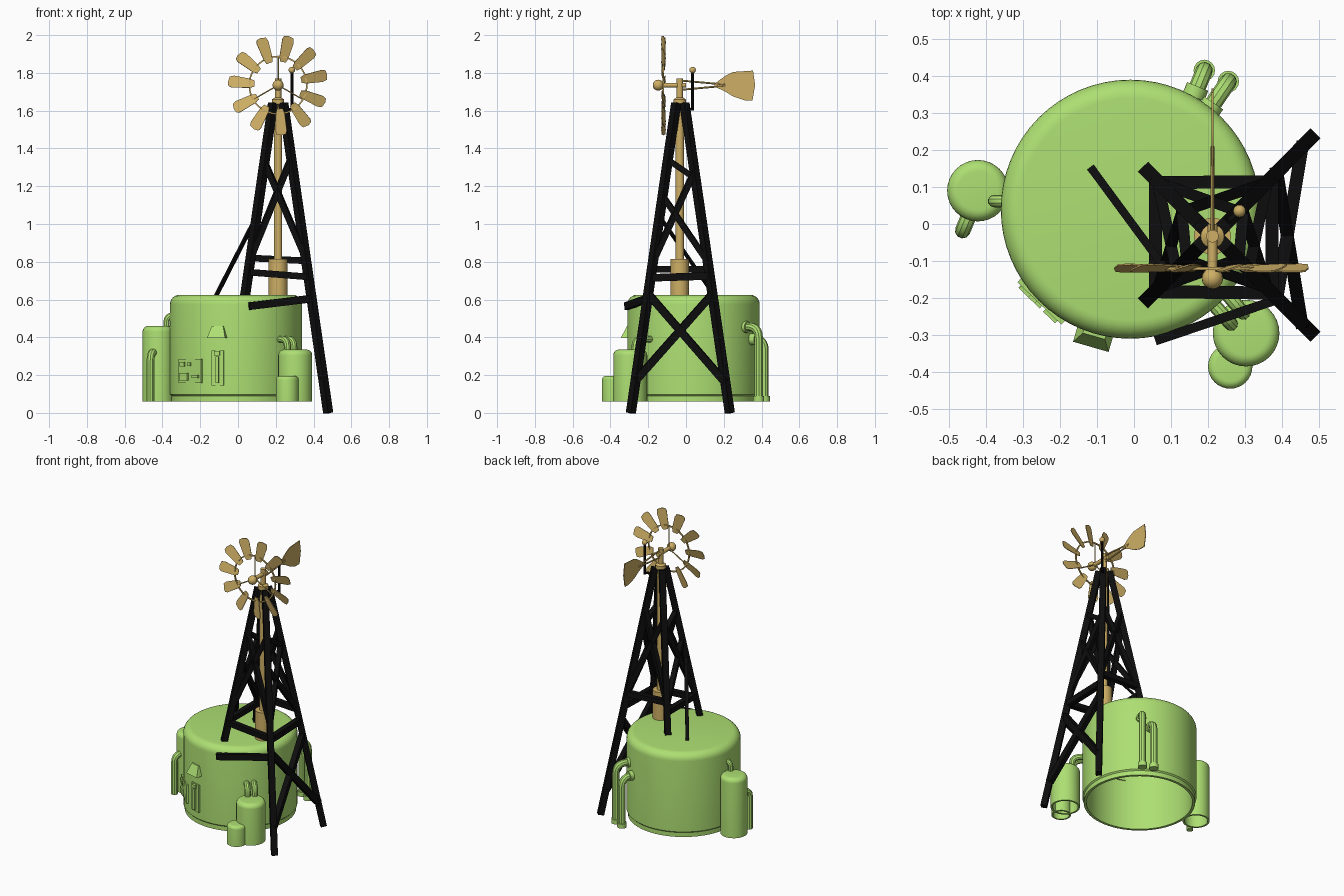
import bpy, bmesh, math
from mathutils import Matrix, Vector

if "Cube" in bpy.data.objects:
    bpy.data.objects.remove(bpy.data.objects["Cube"])


def material(name, rgb):
    m = bpy.data.materials.new(name)
    m.diffuse_color = (*rgb, 1)
    m.use_nodes = True
    m.node_tree.nodes["Principled BSDF"].inputs["Base Color"].default_value = m.diffuse_color
    return m


GREEN = material("light green paint", (0.42, 0.74, 0.17))
GOLD = material("straw gold", (0.62, 0.43, 0.13))
BLACK = material("black timber", (0.004, 0.004, 0.004))


def finish(name, bm, mat):
    bmesh.ops.recalc_face_normals(bm, faces=bm.faces)
    me = bpy.data.meshes.new(name)
    bm.to_mesh(me)
    bm.free()
    me.materials.append(mat)
    ob = bpy.data.objects.new(name, me)
    bpy.context.collection.objects.link(ob)
    return ob


def lathe(name, profile, mat, matrix=Matrix(), n=32):
    """Spin (radius, height) points around local z."""
    bm = bmesh.new()
    vs = [bm.verts.new((r, 0, z)) for r, z in profile]
    es = [bm.edges.new(p) for p in zip(vs, vs[1:])]
    bmesh.ops.spin(bm, geom=vs + es, cent=(0, 0, 0), axis=(0, 0, 1),
                   angle=math.tau, steps=n, use_merge=False)
    bmesh.ops.remove_doubles(bm, verts=bm.verts, dist=1e-5)
    bm.transform(matrix)
    return finish(name, bm, mat)


def hollow_tank(name, x, y, r, z0, z1, fillet, wall, foot=None, n=32):
    """Round-topped shell that is open underneath."""
    arc = [(r - fillet + fillet * math.cos(a), z1 - fillet + fillet * math.sin(a))
           for a in [i * math.pi / 12 for i in range(7)]]
    base = [(r - 0.008, z0), (r - 0.008, foot), (r, foot + 0.008)] if foot else [(r, z0)]
    inside = [(0, z1 - wall), (r - fillet, z1 - wall), (r - wall, z1 - fillet), (r - wall, z0)]
    return lathe(name, inside + base + arc + [(0, z1)], GREEN,
                 Matrix.Translation((x, y, 0)), n)


def beam(name, a, b, w, d, mat=BLACK):
    a, b = Vector(a), Vector(b)
    v = b - a
    bm = bmesh.new()
    rot = v.to_track_quat('Z', 'Y').to_matrix().to_4x4()
    bmesh.ops.create_cube(bm, size=1, matrix=Matrix.Translation((a + b) / 2) @ rot
                          @ Matrix.Diagonal((w, d, v.length, 1)))
    return finish(name, bm, mat)


def rod(name, a, b, r, mat, n=10):
    a, b = Vector(a), Vector(b)
    v = b - a
    m = Matrix.Translation(a) @ v.to_track_quat('Z', 'Y').to_matrix().to_4x4()
    return lathe(name, [(0, 0), (r, 0), (r, v.length), (0, v.length)], mat, m, n)


def ball(name, c, r, mat):
    bm = bmesh.new()
    bmesh.ops.create_uvsphere(bm, u_segments=16, v_segments=10, radius=r,
                              matrix=Matrix.Translation(c))
    return finish(name, bm, mat)


def elbow_pipe(name, start, corner, end, r, bend=0.045):
    """Pipe with one rounded corner."""
    s, c, e = Vector(start), Vector(corner), Vector(end)
    p, q = c + (s - c).normalized() * bend, c + (e - c).normalized() * bend
    pts = [s] + [p.lerp(c, t).lerp(c.lerp(q, t), t) for t in [i / 8 for i in range(9)]] + [e]
    cu = bpy.data.curves.new(name + "_path", 'CURVE')
    cu.dimensions, cu.bevel_depth, cu.bevel_resolution, cu.use_fill_caps = '3D', r, 3, True
    sp = cu.splines.new('POLY')
    sp.points.add(len(pts) - 1)
    for pt, co in zip(sp.points, pts):
        pt.co = (*co, 1)
    tmp = bpy.data.objects.new(name + "_path", cu)
    me = bpy.data.meshes.new_from_object(tmp)
    bpy.data.objects.remove(tmp)
    me.materials.clear()
    me.materials.append(GREEN)
    ob = bpy.data.objects.new(name, me)
    bpy.context.collection.objects.link(ob)


def plate(name, outline, thick, matrix, mat):
    """Flat outline in local xy, thickened along local z."""
    bm = bmesh.new()
    f = bm.faces.new([bm.verts.new((x, y, -thick / 2)) for x, y in outline])
    ext = bmesh.ops.extrude_face_region(bm, geom=[f])["geom"]
    bmesh.ops.translate(bm, vec=(0, 0, thick),
                        verts=[v for v in ext if isinstance(v, bmesh.types.BMVert)])
    bm.transform(matrix)
    return finish(name, bm, mat)


# --- Main tank and side tanks
TX, TY, TR = -0.01, 0.04, 0.35
hollow_tank("main_tank", TX, TY, TR, 0.06, 0.625, 0.05, 0.025, foot=0.09, n=64)
hollow_tank("left_tank", -0.422, 0.09, 0.083, 0.06, 0.46, 0.03, 0.012)
hollow_tank("right_tank", 0.303, -0.295, 0.09, 0.06, 0.335, 0.03, 0.012)
hollow_tank("small_tank", 0.26, -0.385, 0.06, 0.06, 0.195, 0.02, 0.01)

# --- Pipes
elbow_pipe("left_tank_link", (-0.33, 0.062, 0.515), (-0.378, 0.062, 0.515), (-0.378, 0.062, 0.42), 0.017, 0.035)
elbow_pipe("left_side_pipe", (-0.435, 0.05, 0.32), (-0.463, -0.018, 0.32), (-0.463, -0.018, 0.06), 0.021)
elbow_pipe("right_link_a", (0.20, -0.20, 0.39), (0.262, -0.27, 0.39), (0.262, -0.27, 0.29), 0.019)
elbow_pipe("right_link_b", (0.235, -0.17, 0.39), (0.295, -0.24, 0.39), (0.295, -0.24, 0.29), 0.019)
for i, (sx, sy, px, py, z) in enumerate([(0.19, 0.29, 0.255, 0.385, 0.455), (0.155, 0.33, 0.19, 0.415, 0.39)]):
    elbow_pipe(f"back_pipe_{i}", (sx, sy, z), (px, py, z), (px, py, 0.06), 0.023, 0.06)
    rod(f"back_pipe_foot_{i}", (px, py, 0.06), (px, py, 0.09), 0.029, GREEN, 16)
    d = Vector((px - sx, py - sy, 0)).normalized()
    w = Vector((sx, sy, z)) + d * 0.045
    rod(f"back_pipe_flange_{i}", w - d * 0.03, w, 0.031, GREEN, 16)


# --- Fittings on the front wall
def wall(angle, z, r=TR):
    a = math.radians(angle)
    out, tan = Vector((math.cos(a), math.sin(a), 0)), Vector((-math.sin(a), math.cos(a), 0))
    m = Matrix((tan, (0, 0, 1), out)).transposed().to_4x4()
    m.translation = Vector((TX, TY, z)) + out * r
    return m


def wall_box(name, angle, z, u, v, w, h, depth, r):
    m = wall(angle, z, r) @ Matrix.Translation((u, v, 0))
    return plate(name, [(-w / 2, -h / 2), (w / 2, -h / 2), (w / 2, h / 2), (-w / 2, h / 2)], depth, m, GREEN)


wall_box("control_panel", 226, 0.222, 0, 0, 0.165, 0.125, 0.024, 0.342)
for i, (u, v, w, h) in enumerate([(-0.05, 0.035, 0.035, 0.025), (0, 0.035, 0.02, 0.02),
                                  (-0.04, -0.03, 0.06, 0.04), (0.045, -0.03, 0.045, 0.015)]):
    wall_box(f"panel_button_{i}", 226, 0.222, u, v, w, h, 0.012, 0.357)
wall_box("gauge_back", 254, 0.238, 0, 0, 0.068, 0.185, 0.02, 0.347)
wall_box("gauge_tube", 254, 0.238, 0, -0.01, 0.016, 0.14, 0.02, 0.36)
wall_box("gauge_knob", 254, 0.238, 0, 0.078, 0.03, 0.022, 0.024, 0.36)

# Lamp hood: wedge that leans back towards the wall
bm = bmesh.new()
bmesh.ops.create_cube(bm, size=1, matrix=Matrix.Diagonal((0.1, 0.065, 0.07, 1)))
for v in bm.verts:
    if v.co.y > 0:
        v.co.x *= 0.62
        v.co.z -= 0.03 if v.co.z > 0 else 0
bm.transform(wall(254, 0.428, 0.352))
finish("lamp_hood", bm, GREEN)


# --- Tower legs: a point on leg (sx, sy) at height z
def leg(sx, sy, z):
    t = (1.64 - z) / 1.64
    return Vector((0.2125 + sx * (0.027 + 0.238 * t), -0.03 + sy * (0.022 + 0.24 * t), z))


for sx, sy, n in [(1, -1, "front_right"), (1, 1, "back_right"), (-1, -1, "front_left"), (-1, 1, "back_left")]:
    beam(n + "_leg", leg(sx, sy, 0.0 if sx > 0 else 0.62), leg(sx, sy, 1.64), 0.038, 0.038)

# Girts around the tower
beam("front_girt", leg(-1, -1, 0.745), leg(1, -1, 0.72), 0.035, 0.035)
beam("back_girt", leg(-1, 1, 0.82), leg(1, 1, 0.805), 0.035, 0.035)
beam("left_girt", leg(-1, -1, 0.76), leg(-1, 1, 0.76), 0.035, 0.035)
beam("right_girt", leg(1, -1, 0.715), leg(1, 1, 0.725), 0.035, 0.04)

# Cross braces
for s, n in [(-1, "front"), (1, "back")]:
    beam(n + "_brace_a", leg(-1, s, 1.33), leg(1, s, 0.82), 0.03, 0.03)
    beam(n + "_brace_b", leg(1, s, 1.35), leg(-1, s, 0.82), 0.03, 0.03)
for s, n in [(-1, "left"), (1, "right")]:
    beam(n + "_brace_top", leg(s, -1, 1.34), leg(s, 1, 1.24), 0.03, 0.03)
    beam(n + "_brace_a", leg(s, 1, 1.28), leg(s, -1, 0.80), 0.03, 0.03)
    beam(n + "_brace_b", leg(s, -1, 1.15), leg(s, 1, 0.80), 0.03, 0.03)
beam("lower_brace_a", leg(1, -1, 0.63), leg(1, 1, 0.16), 0.035, 0.04)
beam("lower_brace_b", leg(1, 1, 0.63), leg(1, -1, 0.17), 0.035, 0.04)
beam("loose_girt", leg(1, -1, 0.605), (0.06, -0.315, 0.565), 0.025, 0.04)
beam("roof_stay", (-0.115, 0.15, 0.622), leg(-1, -1, 1.04), 0.022, 0.012)

# --- Pump column
CX, CY, HZ = 0.212, -0.033, 1.735
lathe("pump_column", [(0, 0.60), (0.05, 0.60), (0.05, 0.815), (0.022, 0.815), (0.022, 1.63),
                      (0.032, 1.635), (0.032, 1.66), (0.017, 1.67), (0.017, 1.77), (0, 1.77)],
      GOLD, Matrix.Translation((CX, CY, 0)), 20)

# --- Wheel: hub, shaft, ring, spokes and blades
HUB = Vector((CX, -0.12, HZ))
rod("wheel_shaft", (CX, -0.15, HZ), (CX, 0.0, HZ), 0.013, GOLD, 14)
ball("wheel_hub", (CX, -0.147, HZ), 0.029, GOLD)
face = Matrix.Translation(HUB) @ Matrix.Rotation(math.pi / 2, 4, 'X')
lathe("wheel_ring", [(0.148, -0.004), (0.156, -0.004), (0.156, 0.004), (0.148, 0.004), (0.148, -0.004)],
      GOLD, face, 44)
for i in range(3):
    a = math.radians(90 + 120 * i)
    rod(f"spoke_{i}", HUB, HUB + Vector((math.cos(a), 0, math.sin(a))) * 0.152, 0.004, GOLD, 6)
blade = [(0.125, -0.016), (0.15, -0.025), (0.235, -0.036), (0.258, -0.03), (0.266, 0),
         (0.262, 0.022), (0.245, 0.03), (0.15, 0.025), (0.125, 0.016)]
for i in range(11):
    turn = Matrix.Rotation(math.radians(78) + math.tau * i / 11, 4, 'Z')
    plate(f"blade_{i}", blade, 0.004, face @ turn @ Matrix.Rotation(math.radians(18), 4, 'X'), GOLD)

# --- Tail
for s, n in [(1, "upper"), (-1, "lower")]:
    rod(n + "_tail_rod", (CX, CY, HZ + 0.025 * s), (CX, 0.21, HZ + 0.003 * s), 0.005, GOLD, 8)
vane = [(0.15, 1.742), (0.21, 1.785), (0.25, 1.805), (0.355, 1.812), (0.366, 1.735),
        (0.352, 1.655), (0.31, 1.655), (0.25, 1.675), (0.21, 1.70), (0.15, 1.728)]
to_yz = Matrix(((0, 0, 1, CX), (1, 0, 0, 0), (0, 1, 0, 0), (0, 0, 0, 1)))
plate("tail_vane", vane, 0.005, to_yz, GOLD)

# --- Lightning pole beside the wheel head
beam("pole_arm", (0.23, -0.01, 1.60), (0.285, 0.035, 1.61), 0.012, 0.012)
rod("pole", (0.285, 0.035, 1.60), (0.285, 0.035, 1.81), 0.008, BLACK, 8)
ball("pole_ball", (0.285, 0.035, 1.815), 0.017, GOLD)

# --- Smooth shading with sharp edges kept
for ob in bpy.context.scene.objects:
    ob.select_set(True)
    bpy.context.view_layer.objects.active = ob
bpy.ops.object.shade_smooth_by_angle(angle=math.radians(30))
